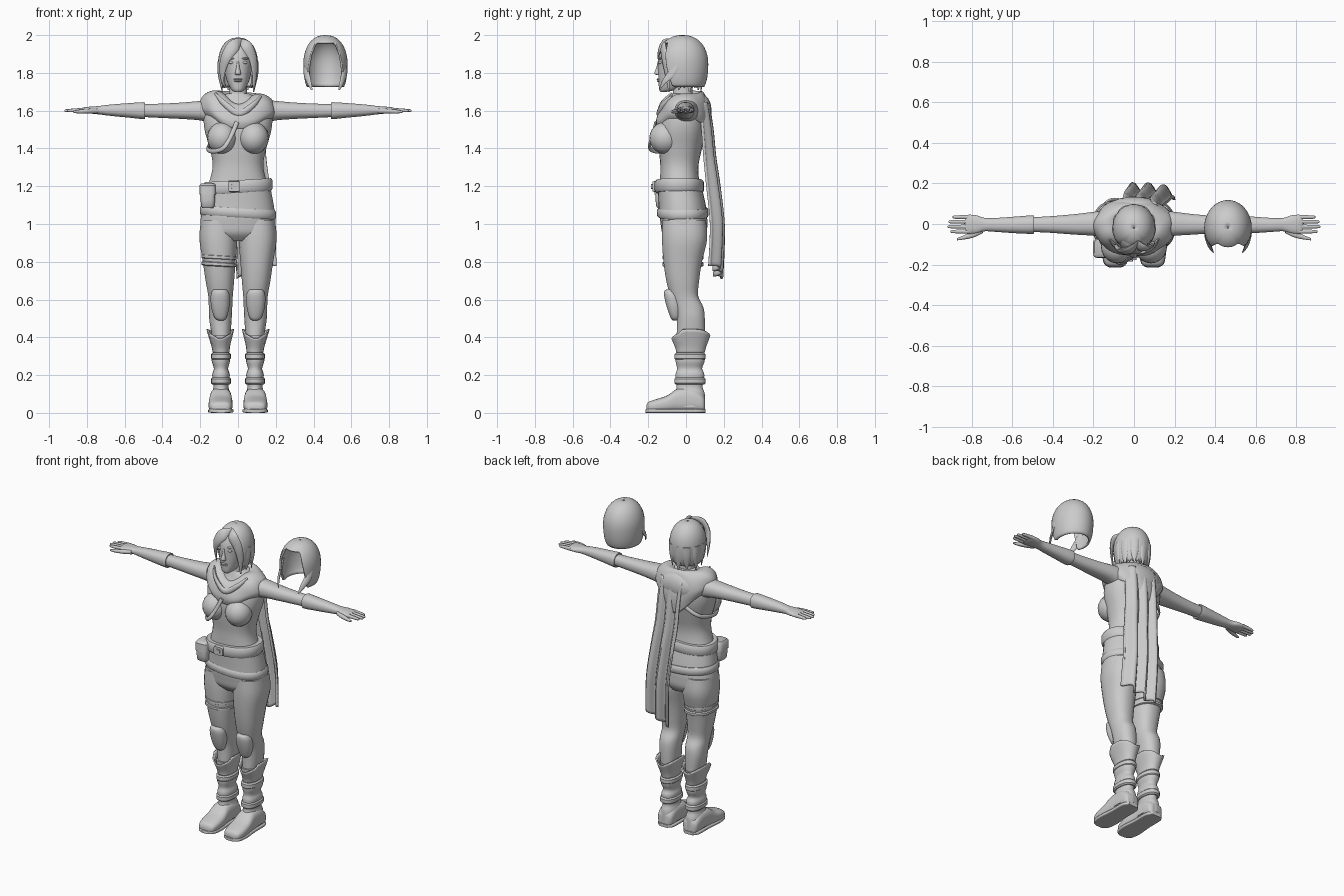
import bpy, bmesh
from math import sin, cos, pi, radians, copysign
from mathutils import Vector


def smooth(keys, steps=4):
    """Catmull-Rom interpolation of equal-length tuples."""
    out = []
    for i in range(len(keys) - 1):
        a, b, c, d = (keys[max(i - 1, 0)], keys[i], keys[i + 1], keys[min(i + 2, len(keys) - 1)])
        for k in range(steps):
            t = k / steps
            out.append(tuple(.5 * (2 * q + (r - p) * t + (2 * p - 5 * q + 4 * r - s) * t * t
                                   + (3 * q - p - 3 * r + s) * t ** 3)
                             for p, q, r, s in zip(a, b, c, d)))
    return out + [tuple(keys[-1])]


def skin(name, rows, closed=True, cap=True, mirror=False, thick=0):
    """Join rows of points into a surface."""
    bm = bmesh.new()
    vs = [[bm.verts.new(p) for p in row] for row in rows]
    n = len(vs[0])
    for a, b in zip(vs, vs[1:]):
        for i in range(n if closed else n - 1):
            j = (i + 1) % n
            bm.faces.new((a[i], a[j], b[j], b[i]))
    if cap:
        bm.faces.new(vs[0])
        bm.faces.new(vs[-1])
    bmesh.ops.recalc_face_normals(bm, faces=bm.faces)
    me = bpy.data.meshes.new(name)
    bm.to_mesh(me)
    bm.free()
    ob = bpy.data.objects.new(name, me)
    bpy.context.collection.objects.link(ob)
    if thick:
        m = ob.modifiers.new("thickness", 'SOLIDIFY')
        m.thickness = thick
        m.offset = -1 if closed else 0
    if mirror:
        ob.modifiers.new("mirror", 'MIRROR')
    return ob


def loft(name, axis, secs, n=24, p=2.3, steps=4, warp=None, **kw):
    """Superellipse sections (position, low, high, low, high) along an axis."""
    rows = []
    for s, a0, a1, b0, b1 in (smooth(secs, steps) if steps > 1 else secs):
        row = []
        for i in range(n):
            t = 2 * pi * (i + .5) / n
            u = copysign(abs(cos(t)) ** (2 / p), cos(t))
            v = copysign(abs(sin(t)) ** (2 / p), sin(t))
            a, b = (a0 + a1) / 2 + u * (a1 - a0) / 2, (b0 + b1) / 2 + v * (b1 - b0) / 2
            co = {'x': (s, a, b), 'y': (a, s, b), 'z': (a, b, s)}[axis]
            row.append(warp(*co) if warp else co)
        rows.append(row)
    return skin(name, rows, **kw)


def band(name, z0, z1, x0, x1, y0, y1, **kw):
    """Flat strap with bevelled rims."""
    e, h = .008, (z1 - z0) * .2
    wide, slim = (x0, x1, y0, y1), (x0 + e, x1 - e, y0 + e, y1 - e)
    return loft(name, 'z', [(z0, *slim), (z0 + h, *wide), (z1 - h, *wide), (z1, *slim)], steps=1, **kw)


def strand(name, pts, flat=1.0, cx=0, n=10, **kw):
    """Tapered tube through (x, y, z, radius), flattened away from the body axis."""
    pts = smooth(pts, 5)
    rows = []
    for i, q in enumerate(pts):
        tan = (Vector(pts[min(i + 1, len(pts) - 1)][:3]) - Vector(pts[max(i - 1, 0)][:3])).normalized()
        u = tan.cross(Vector((q[0] - cx, q[1], .001))).normalized()
        v = u.cross(tan)
        rows.append([Vector(q[:3]) + u * q[3] * cos(2 * pi * k / n) + v * q[3] * flat * sin(2 * pi * k / n)
                     for k in range(n)])
    return skin(name, rows, **kw)


def ball(name, c, r, **kw):
    rows = [[(c[0] + r[0] * sin(f) * cos(a), c[1] + r[1] * sin(f) * sin(a), c[2] + r[2] * cos(f))
             for a in [2 * pi * k / 20 for k in range(20)]] for f in [.03 + (pi - .06) * j / 12 for j in range(13)]]
    return skin(name, rows, **kw)


def hair_shell(name, c, r, reach, n=48, m=16):
    """Open dome; reach(angle) is how far down it goes in degrees, angle 0 is front."""
    rows = []
    for j in range(m + 1):
        row = []
        for i in range(n):
            a = 2 * pi * i / n
            off = min(i, n - i) * 360 / n
            f = radians(1 + (reach(off, sin(a)) - 1) * j / m)
            k = sin(f) ** (.85 if f < pi / 2 else .3)
            row.append((c[0] + r[0] * k * sin(a), c[1] - r[1] * k * cos(a), c[2] + r[2] * cos(f)))
        rows.append(row)
    return skin(name, rows, cap=False, thick=.012)


# Torso and neck
loft("torso", 'z', [(.91, -.10, .10, -.09, .09), (.95, -.19, .19, -.125, .11), (1.0, -.2, .2, -.135, .113),
     (1.05, -.195, .195, -.14, .11), (1.15, -.178, .178, -.14, .085), (1.25, -.145, .145, -.137, .068),
     (1.32, -.135, .135, -.137, .068), (1.4, -.15, .15, -.145, .085), (1.5, -.178, .178, -.15, .105),
     (1.58, -.18, .18, -.13, .105), (1.64, -.15, .15, -.09, .09), (1.69, -.06, .06, -.07, .05)], n=32)
ball("breast", (.083, -.11, 1.455), (.08, .084, .085), mirror=True)
loft("neck", 'z', [(1.62, -.06, .06, -.075, .05), (1.7, -.048, .048, -.07, .035), (1.8, -.05, .05, -.07, .045)])

# Head and face
loft("head", 'z', [(1.7, -.02, .02, -.135, -.1), (1.715, -.038, .038, -.143, -.04), (1.76, -.06, .06, -.146, .03),
     (1.82, -.074, .074, -.148, .07), (1.88, -.08, .08, -.146, .08), (1.94, -.07, .07, -.12, .06),
     (1.97, -.04, .04, -.07, .03)], n=32)
loft("nose", 'z', [(1.788, -.012, .012, -.15, -.13), (1.797, -.016, .016, -.168, -.13),
     (1.83, -.009, .009, -.157, -.13), (1.87, -.006, .006, -.148, -.13)], n=12)
ball("eye", (.034, -.134, 1.855), (.016, .012, .008), mirror=True)
ball("brow", (.036, -.134, 1.876), (.024, .013, .005), mirror=True)
for z in (1.757, 1.766):
    ball("lip", (0, -.143, z), (.023, .012, .005))

# Hair with a side parting
hair_shell("hair", (0, -.02, 1.85), (.106, .118, .137),
           lambda o, s: 48 if o < 40 else min(150 + 12 * (int(o / 7.5) % 2), 48 + (o - 40) * 5))
strand("fringe_swept", [(.02, -.085, 1.972, .012), (-.02, -.125, 1.945, .034), (-.06, -.135, 1.89, .03),
       (-.082, -.115, 1.82, .022), (-.083, -.1, 1.74, .004)], .4)
strand("fringe_side", [(.015, -.085, 1.972, .012), (.045, -.118, 1.945, .03), (.078, -.112, 1.88, .026),
       (.088, -.1, 1.8, .018), (.082, -.09, 1.7, .004)], .4)
for k, (x, y) in enumerate([(.092, -.04), (.09, .02), (.055, .07), (0, .085)]):
    strand("hair_lock", [(x, y, 1.86, .03), (x, y, 1.79, .026), (x * .93, y * .93, 1.71 - .01 * (k % 2), .004)],
           .45, mirror=True)

# Spare hair piece floating beside the head
HX = .463
hair_shell("spare_hair", (HX, -.018, 1.85), (.117, .136, .15),
           lambda o, s: 42 if o < 38 else min(146, 42 + (o - 38) * 4.2), n=64)
for s in (1, -1):
    strand("spare_hair_lock", [(HX + s * .104, -.045, 1.86, .02), (HX + s * .1, -.075, 1.8, .024),
           (HX + s * .088, -.115, 1.755, .016), (HX + s * .072, -.14, 1.71, .004)], .4, cx=HX)

# Arms, gloves and hands
loft("arm", 'x', [(.12, -.065, .07, 1.53, 1.66), (.2, -.058, .06, 1.548, 1.652), (.3, -.052, .048, 1.556, 1.643),
     (.42, -.043, .038, 1.562, 1.637), (.54, -.038, .032, 1.568, 1.634)], mirror=True)
loft("glove", 'x', [(.495, -.044, .038, 1.562, 1.638), (.5, -.049, .043, 1.555, 1.645), (.58, -.046, .037, 1.563, 1.64),
     (.68, -.039, .03, 1.573, 1.632), (.735, -.036, .03, 1.58, 1.625), (.775, -.047, .043, 1.584, 1.622),
     (.815, -.05, .046, 1.587, 1.618), (.832, -.045, .04, 1.592, 1.612)], mirror=True)
for y, tip in ((.034, .895), (.011, .914), (-.013, .918), (-.037, .905)):
    loft("finger", 'x', [(.81, y - .011, y + .011, 1.591, 1.615), (.86, y - .0095, y + .0095, 1.592, 1.612),
         (tip - .01, y - .008, y + .008, 1.593, 1.608), (tip, y - .003, y + .003, 1.597, 1.604)], n=10, mirror=True)
loft("thumb", 'x', [(.745, -.045, -.02, 1.585, 1.612), (.79, -.067, -.035, 1.585, 1.61),
     (.84, -.077, -.056, 1.585, 1.605), (.872, -.081, -.069, 1.589, 1.6)], n=10, mirror=True)

# Legs with knee pads
loft("leg", 'z', [(.4, .04, .138, -.05, .1), (.5, .033, .153, -.05, .1), (.56, .03, .155, -.065, .092),
     (.62, .027, .158, -.085, .065), (.7, .02, .172, -.105, .07), (.8, .012, .187, -.12, .085),
     (.92, .003, .205, -.128, .113), (1.02, .01, .197, -.125, .105)], mirror=True)
loft("knee_pad", 'z', [(.49, .075, .105, -.07, -.03), (.505, .06, .125, -.082, -.03), (.56, .046, .142, -.102, -.02),
     (.62, .044, .145, -.116, -.02), (.647, .055, .135, -.114, -.03), (.653, .06, .13, -.1, -.04)], mirror=True)
for z in (.775, .812):
    band("thigh_strap", z, z + .024, -.195, -.008, -.126, .094, warp=lambda x, y, z: (x, y, z - .06 * (x + .1)))

# Boots
loft("boot_shaft", 'z', [(.03, .035, .147, -.07, .102), (.1, .04, .14, -.06, .1), (.14, .05, .13, -.05, .088),
     (.2, .043, .137, -.056, .098), (.235, .052, .128, -.048, .086), (.28, .042, .14, -.056, .1),
     (.34, .05, .13, -.05, .092), (.38, .04, .142, -.058, .105), (.41, .04, .145, -.06, .105)], mirror=True)
loft("boot_cuff", 'z', [(.32, .045, .134, -.052, .1), (.36, .04, .143, -.058, .108), (.43, .02, .168, -.078, .13)],
     warp=lambda x, y, z: (x, y, z + (z - .32) * 5 * (abs(x - .094) - .05 - (.05 if y < -.03 else 0) * .6)),
     cap=False, thick=.008, mirror=True)
for z in (.15, .28):
    band("boot_strap", z, z + .038, .037, .143, -.062, .105, mirror=True)
loft("foot", 'y', [(-.21, .06, .122, .01, .04), (-.198, .04, .143, .004, .058), (-.16, .03, .155, .002, .072),
     (-.1, .028, .155, .002, .092), (-.04, .033, .15, .002, .13), (.04, .035, .147, .002, .13),
     (.085, .04, .142, .002, .1), (.1, .055, .128, .005, .08)], p=2.8, mirror=True)
loft("sole", 'y', [(-.215, .065, .118, 0, .018), (-.195, .036, .148, 0, .022), (-.13, .024, .158, 0, .022),
     (-.03, .032, .15, 0, .022), (.07, .034, .148, 0, .022), (.104, .06, .124, 0, .02)], p=5, mirror=True)

# Belts, buckle, pouch and tunic hem
band("upper_belt", 1.165, 1.232, -.184, .184, -.166, .096, n=36, warp=lambda x, y, z: (x, y, z + .06 * x))
band("lower_belt", 1.035, 1.085, -.203, .203, -.153, .12, n=36, warp=lambda x, y, z: (x, y, z - .06 * x))
loft("tunic_skirt", 'z', [(1.04, -.198, .198, -.147, .113), (1.1, -.19, .19, -.147, .105),
     (1.18, -.175, .175, -.15, .088)], n=32)
loft("buckle", 'y', [(-.178, -.052, .012, 1.172, 1.225), (-.15, -.052, .012, 1.168, 1.229)], p=6, steps=1)
loft("buckle_pin", 'y', [(-.184, -.034, -.006, 1.186, 1.211), (-.15, -.036, -.004, 1.184, 1.213)], p=4, steps=1)
loft("belt_pouch", 'z', [(1.085, -.185, -.135, -.145, -.09), (1.095, -.195, -.125, -.158, -.08),
     (1.16, -.2, -.12, -.163, -.07), (1.2, -.198, -.122, -.16, -.07)], p=4, steps=2)
loft("pouch_flap", 'z', [(1.155, -.203, -.117, -.168, -.07), (1.205, -.203, -.117, -.166, -.07),
     (1.215, -.195, -.125, -.155, -.075)], p=4, steps=1)

# Chest strap running under the arm to the back
strand("chest_strap", [(-.005, -.16, 1.54, .012), (-.035, -.178, 1.47, .012), (-.075, -.193, 1.405, .012),
       (-.125, -.15, 1.385, .012), (-.16, -.05, 1.395, .012), (-.14, .065, 1.43, .012),
       (-.06, .105, 1.49, .012), (.01, .115, 1.56, .012)], .6)

# Draped hood: (rx, ry, z, front drop, back drop)
rows = []
for rx, ry, z, fd, bd in smooth([(.055, .06, 1.665, .05, 0), (.085, .075, 1.69, .055, -.005), (.135, .105, 1.697, .07, .0),
                                 (.185, .132, 1.665, .075, .03), (.2, .147, 1.605, .065, .07), (.176, .14, 1.565, .06, .13)]):
    row = []
    for i in range(48):
        a = 2 * pi * i / 48
        c, s = cos(a), sin(a)
        fold = 1 + .018 * sin(7 * a + z * 30)
        x = rx * c * fold
        row.append((x, -.012 + ry * s * fold, z - fd * max(0, -s) ** 3 - bd * max(0, s) ** 4 - .07 * x))
    rows.append(row)
skin("hood_cowl", rows, cap=False, thick=.01)
for d, w in ((0, .12), (.04, .15)):
    strand("hood_fold", [(-w, -.075, 1.69 - d, .008), (-.075, -.122, 1.64 - d, .016), (.005, -.143, 1.585 - d, .019),
           (.08, -.122, 1.63 - d, .016), (w, -.075, 1.675 - d, .008)], .7)
ball("hood_back", (0, .085, 1.6), (.125, .05, .085))

# Cape hanging from one shoulder: (z, y, left x, right x, wave)
rows = []
for z, y, x0, x1, w in smooth([(1.64, .11, -.055, .13, .008), (1.5, .127, -.05, .14, .012), (1.35, .14, -.045, .15, .014),
                               (1.2, .158, -.03, .17, .018), (1.0, .178, -.015, .188, .02), (.85, .177, -.01, .198, .02),
                               (.71, .17, -.005, .203, .02)], 5):
    rows.append([(x0 + (x1 - x0) * u, y + w * sin(u * 17 + 1) - .03 * u ** 4,
                  z + .075 * u * max(0, 1.2 - z) / .5 + .006 * sin(u * 17))
                 for u in [k / 32 for k in range(33)]])
skin("cape", rows, closed=False, cap=False, thick=.014)

# Smooth shading with sharp edges kept
for ob in bpy.data.objects:
    ob.select_set(True)
    bpy.context.view_layer.objects.active = ob
bpy.ops.object.shade_smooth_by_angle(angle=radians(42))
